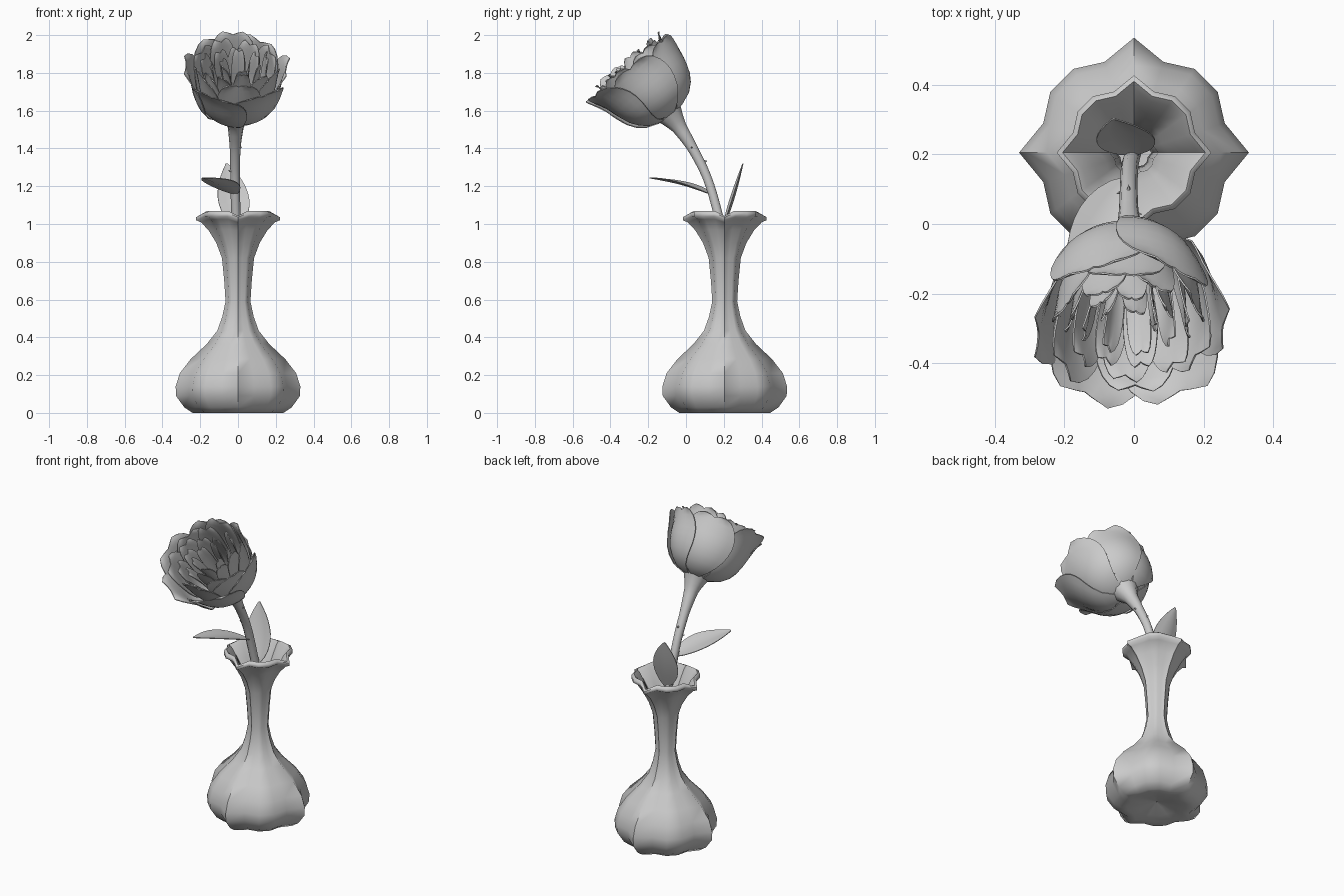
import bpy, math, random
from mathutils import Vector

if "Cube" in bpy.data.objects:
    bpy.data.objects.remove(bpy.data.objects["Cube"])

random.seed(4)


def make(name, verts, faces, angle=40, thick=0):
    me = bpy.data.meshes.new(name)
    me.from_pydata([tuple(v) for v in verts], [], faces)
    me.update()
    ob = bpy.data.objects.new(name, me)
    bpy.context.collection.objects.link(ob)
    bpy.ops.object.select_all(action='DESELECT')
    ob.select_set(True)
    bpy.context.view_layer.objects.active = ob
    if thick:
        m = ob.modifiers.new("thickness", 'SOLIDIFY')
        m.thickness = thick
        m.offset = 0
        bpy.ops.object.modifier_apply(modifier=m.name)
    bpy.ops.object.shade_smooth_by_angle(angle=math.radians(angle))
    return ob


def grid_faces(rows, cols, wrap=False):
    out = []
    for i in range(rows - 1):
        for j in range(cols if wrap else cols - 1):
            k = (j + 1) % cols
            out.append((i * cols + j, i * cols + k, (i + 1) * cols + k, (i + 1) * cols + j))
    return out


def lerp_path(pts, t):
    # smooth sampling of a short profile
    n = len(pts) - 1
    x = min(max(t, 0), 1) * n
    i = min(int(x), n - 1)
    f = x - i
    p = [Vector(pts[min(max(i + d, 0), n)]) for d in (-1, 0, 1, 2)]
    return 0.5 * (2 * p[1] + (p[2] - p[0]) * f + (2 * p[0] - 5 * p[1] + 4 * p[2] - p[3]) * f * f
                  + (3 * p[1] - p[0] - 3 * p[2] + p[3]) * f ** 3)


# Vase: lobed section swept along a profile, outside then inside
VY = 0.205
lobe = [1.0, 0.83, 0.9, 0.9, 0.83]
prof = [(0.002, 0.04), (0.06, 0.028), (0.13, 0.012), (0.19, 0.002), (0.24, 0.0), (0.285, 0.03), (0.328, 0.09),
        (0.33, 0.14), (0.308, 0.21), (0.25, 0.285), (0.165, 0.365), (0.11, 0.435), (0.083, 0.51), (0.066, 0.59),
        (0.073, 0.7), (0.085, 0.82), (0.115, 0.9), (0.155, 0.97), (0.195, 1.025), (0.222, 1.04),
        (0.222, 1.06), (0.205, 1.07), (0.185, 1.05), (0.14, 0.97), (0.1, 0.9), (0.07, 0.82),
        (0.05, 0.59), (0.09, 0.44), (0.23, 0.28), (0.3, 0.14), (0.22, 0.045), (0.002, 0.05)]
verts = []
for r, z in prof:
    for j in range(20):
        a = math.tau * j / 20
        dip = 0.022 * max(0, (z - 0.95) / 0.1) if j % 5 == 0 else 0
        k = r * lobe[j % 5]
        verts.append((k * math.cos(a), VY + k * math.sin(a), z - dip))
make("vase", verts, grid_faces(len(prof), 20, True), 62)

# Stem: tube along a curved path, flaring into the flower base
path = [(0, 0.21, 0.05), (0, 0.21, 0.5), (-0.005, 0.195, 0.9), (-0.012, 0.165, 1.07), (-0.015, 0.11, 1.25),
        (-0.015, 0.035, 1.4), (-0.012, -0.035, 1.51), (-0.01, -0.085, 1.58), (-0.01, -0.11, 1.615)]
radii = [0.022, 0.022, 0.024, 0.025, 0.025, 0.028, 0.042, 0.075, 0.1]
N, S = 29, 10
verts = []
for i in range(N):
    t = i / (N - 1)
    p = lerp_path(path, t)
    d = (lerp_path(path, t + 0.01) - lerp_path(path, t - 0.01)).normalized()
    side = Vector((1, 0, 0))
    up = d.cross(side).normalized()
    x = t * (len(radii) - 1)
    k = min(int(x), len(radii) - 2)
    r = radii[k] + (radii[k + 1] - radii[k]) * (x - k)
    verts += [p + side * r * math.cos(math.tau * j / S) + up * r * math.sin(math.tau * j / S) for j in range(S)]
make("stem", verts, grid_faces(N, S, True) + [tuple(range(S))[::-1], tuple(range((N - 1) * S, N * S))])

# Thorns
for n, (t, a) in enumerate([(0.52, 200), (0.56, 90), (0.625, 350)]):
    p = lerp_path(path, t)
    out = Vector((math.cos(math.radians(a)), math.sin(math.radians(a)), 0.2)).normalized()
    s = out.cross(Vector((0, 0, 1))).normalized()
    u = s.cross(out)
    b = p + out * 0.018
    ring = [b + s * 0.008 * math.cos(math.tau * j / 5) + u * 0.012 * math.sin(math.tau * j / 5) for j in range(5)]
    make("thorn_%d" % n, ring + [p + out * 0.04],
         [(j, (j + 1) % 5, 5) for j in range(5)] + [(4, 3, 2, 1, 0)])


# Leaves: pointed blade with a folded midrib and a slight arch
def leaf(name, base, tip, side, width, arch):
    base, tip, side = Vector(base), Vector(tip), Vector(side)
    ax = (tip - base).normalized()
    side = (side - ax * side.dot(ax)).normalized()
    nrm = side.cross(ax)
    vs = []
    for i in range(11):
        t = i / 10
        w = width * 0.5 * max(0.03, math.sin(math.pi * t ** 0.85)) ** 0.8
        for j in range(5):
            u = j / 2 - 1
            vs.append(base.lerp(tip, t) + side * w * u + nrm * (0.03 * abs(u) * w / width
                                                               + arch * math.sin(math.pi * t)))
    make(name, vs, grid_faces(11, 5), 50, 0.004)


leaf("back_leaf", (0.005, 0.2, 0.98), (-0.06, 0.302, 1.32), (1, 0.1, 0.1), 0.165, -0.008)
leaf("front_leaf", (-0.012, 0.135, 1.155), (-0.185, -0.19, 1.243), (-1, 0, 0.06), 0.17, 0.01)

# Flower: rings of cupped petals around a tilted axis
A = Vector((0, -0.64, 0.77)).normalized()
X = Vector((1, 0, 0))
Y = A.cross(X)
origin = Vector((-0.01, -0.075, 1.575))
cup = [(0.02, 0.0, 0), (0.125, 0.03, 0), (0.195, 0.1, 0), (0.228, 0.185, 0), (0.236, 0.275, 0), (0.24, 0.355, 0)]


def petal(name, ang, R, H, half, flare):
    rows, cols = 12, 9
    vs = []
    for i in range(rows):
        v = 1 - (1 - i / (rows - 1)) ** 1.3
        if v < 0.6:
            s = 0.4 + 0.6 * math.sin(math.pi / 2 * v / 0.6)
        else:
            s = math.sqrt(max(0, 1 - ((v - 0.6) / 0.43) ** 2))
        c = lerp_path(cup, v)
        tipw = max(0, v - 0.55) / 0.45
        for j in range(cols):
            u = 2 * j / (cols - 1) - 1
            a = ang + u * half * s
            r = c.x * R + flare * tipw ** 2 + 0.02 * R * u * u * tipw
            r += 0.012 * u * (1 - tipw * 0.5) * min(1, v * 3) * R
            h = c.y * H - 0.012 * tipw * (1 - abs(u)) ** 3
            vs.append(origin + X * r * math.cos(a) + Y * r * math.sin(a) + A * h)
    make(name, vs, grid_faces(rows, cols), 60, 0.005)


# name, count, radius, height, half angle, tip flare, start angle
rings = [("outer", 6, 1.0, 1.0, 41, 0.0, 0), ("second", 6, 0.86, 1.05, 36, 0.005, 30),
         ("third", 7, 0.68, 1.05, 27, 0.008, 10), ("fourth", 7, 0.48, 1.04, 26, 0.008, 32),
         ("inner", 5, 0.27, 1.03, 33, 0.005, 5)]
for name, n, R, H, half, flare, off in rings:
    for k in range(n):
        a = math.radians(off + 360 * k / n + random.uniform(-5, 5))
        # front and side petals open wider than the back ones
        f = flare + (0.024 * (1 - math.sin(a)) if name == "outer" else random.uniform(-0.012, 0.015))
        petal("%s_petal_%d" % (name, k), a, R, H * random.uniform(0.95, 1.05), math.radians(half), f)
